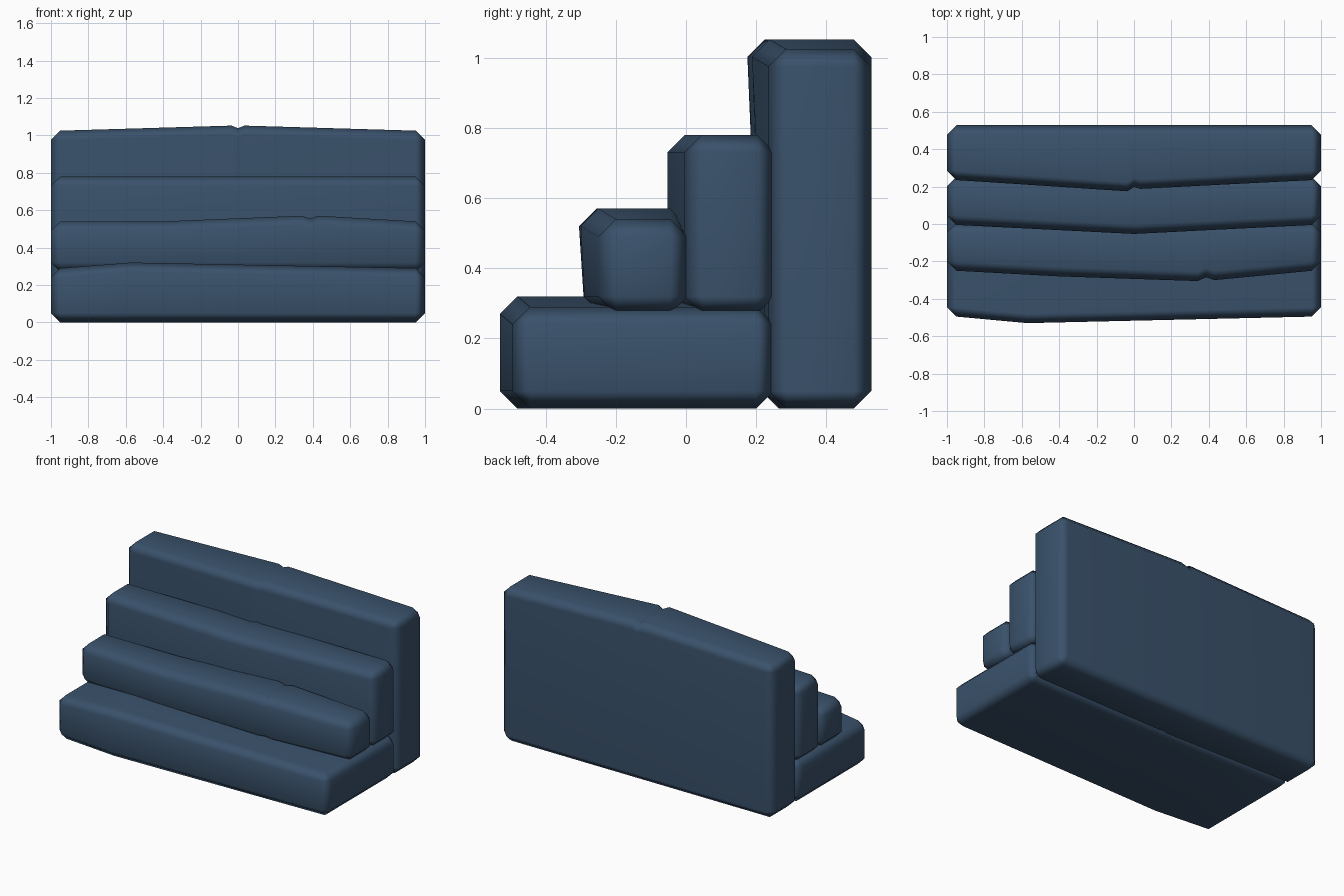
import bpy, bmesh

if "Cube" in bpy.data.objects:
    bpy.data.objects.remove(bpy.data.objects["Cube"])

stone = bpy.data.materials.new("slate_blue")
stone.diffuse_color = (0.042, 0.084, 0.148, 1)
stone.use_nodes = True
stone.node_tree.nodes["Principled BSDF"].inputs["Base Color"].default_value = stone.diffuse_color
B = 0.05  # chamfer size


def section(x, front_low, front_high, back, low, high, c):
    """Chamfered rectangle in the yz plane; c = 0 collapses the corners."""
    return [(x, front_low + c, low), (x, back - c, low),
            (x, back, low + c), (x, back, high - c),
            (x, back - c, high), (x, front_high + c, high),
            (x, front_high, high - c), (x, front_low, low + c)]


def worn_block(name, stations, back, low):
    """Bevelled slab through stations (x, front at bottom, front at top, top)."""
    rings = []
    for i in (0, -1):
        x, fl, fh, top = stations[i]
        cap = section(x + (B if i else -B), fl + B, fh + B, back - B, low + B, top - B, 0)
        rings.append(cap)
    body = [section(x, fl, fh, back, low, top, B) for x, fl, fh, top in stations]
    rings = [rings[0]] + body + [rings[1]]
    bm = bmesh.new()
    vs = [[bm.verts.new(p) for p in r] for r in rings]
    for a, b in zip(vs, vs[1:]):
        for k in range(8):
            n = (k + 1) % 8
            bm.faces.new((a[k], a[n], b[n], b[k]))
    bm.faces.new(vs[0])
    bm.faces.new(vs[-1])
    bmesh.ops.remove_doubles(bm, verts=bm.verts[:], dist=0.0005)
    bmesh.ops.recalc_face_normals(bm, faces=bm.faces[:])
    for f in bm.faces:
        f.smooth = True
    me = bpy.data.meshes.new(name)
    bm.to_mesh(me)
    bm.free()
    me.materials.append(stone)
    ob = bpy.data.objects.new(name, me)
    bpy.context.collection.objects.link(ob)
    # keep the big faces flat and the chamfers soft
    m = ob.modifiers.new("soft_edges", 'WEIGHTED_NORMAL')
    m.keep_sharp = False
    return ob


# bottom step, bulging left of centre
worn_block("bottom_step", [
    (-0.95, -0.495, -0.495, 0.29),
    (-0.57, -0.53, -0.53, 0.32),
    (0.95, -0.495, -0.495, 0.29)], 0.25, 0.0)

# second step with a small crack on the right
worn_block("second_step", [
    (-0.95, -0.25, -0.25, 0.54),
    (-0.40, -0.277, -0.28, 0.54),
    (0.34, -0.292, -0.305, 0.57),
    (0.385, -0.28, -0.285, 0.555),
    (0.43, -0.29, -0.30, 0.57),
    (0.95, -0.25, -0.25, 0.54)], 0.005, 0.27)

# third step, bulging forward at the middle
worn_block("third_step", [
    (-0.95, -0.005, -0.005, 0.78),
    (0.0, -0.053, -0.053, 0.78),
    (0.95, -0.005, -0.005, 0.78)], 0.252, 0.27)

# tall back slab with a central crack
worn_block("top_step", [
    (-0.95, 0.235, 0.235, 1.025),
    (-0.035, 0.215, 0.175, 1.052),
    (0.0, 0.225, 0.198, 1.038),
    (0.035, 0.22, 0.188, 1.052),
    (0.95, 0.235, 0.235, 1.025)], 0.528, 0.0)
